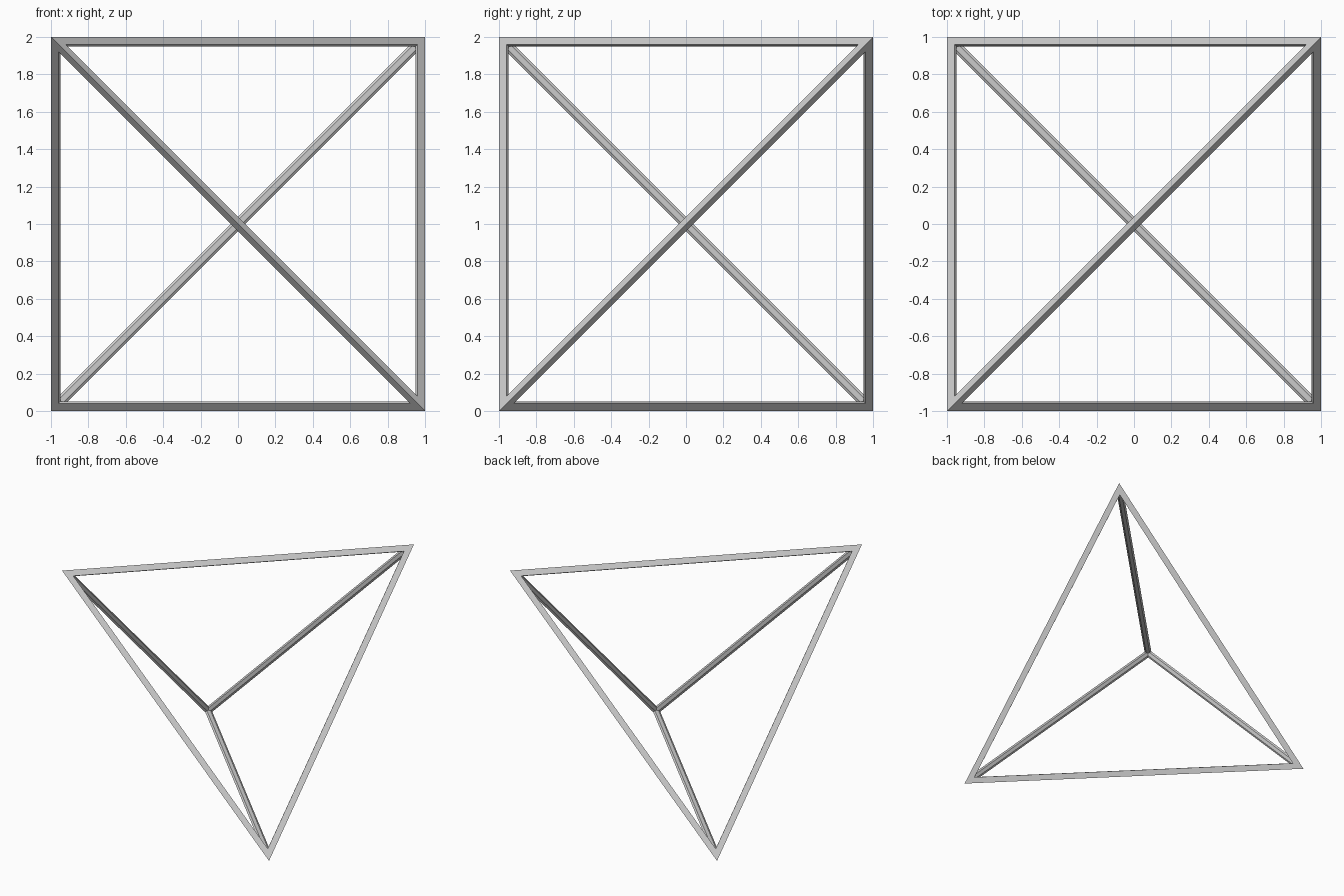
import bpy, bmesh
from itertools import combinations
from mathutils import Vector

if "Cube" in bpy.data.objects:
    bpy.data.objects.remove(bpy.data.objects["Cube"])

WIDTH = 0.049   # width of the flat rim on each outer face
DEPTH = 0.05    # depth of every bar, measured towards the centre

# corners of the tetrahedron: alternate corners of a 2-unit cube
corners = [Vector(c) for c in ((-1, -1, 2), (1, -1, 0), (1, 1, 2), (-1, 1, 0))]
centre = Vector((0, 0, 1))
wall = (DEPTH - WIDTH * (2 / 3) ** 0.5) * 3 ** 0.5   # depth of the opening walls

bm = bmesh.new()
outer = [bm.verts.new(c) for c in corners]
core = [bm.verts.new(c + (centre - c) * DEPTH) for c in corners]
rim, lip = {}, {}

# triangular opening in each face: rim on the surface, lip just inside
for f in range(4):
    inward = (corners[f] - centre).normalized()
    for v in range(4):
        if v == f:
            continue
        others = [corners[k] for k in range(4) if k not in (f, v)]
        step = sum(((o - corners[v]).normalized() for o in others), Vector())
        p = corners[v] + step * WIDTH / (0.75 ** 0.5)
        rim[f, v] = bm.verts.new(p)
        lip[f, v] = bm.verts.new(p + inward * wall)

# six mitred bars, one along each edge
for a, b in combinations(range(4), 2):
    f, g = (k for k in range(4) if k not in (a, b))
    for s in (f, g):
        bm.faces.new((outer[a], outer[b], rim[s, b], rim[s, a]))
        bm.faces.new((rim[s, a], rim[s, b], lip[s, b], lip[s, a]))
    bm.faces.new((core[a], lip[f, a], lip[f, b], core[b], lip[g, b], lip[g, a]))

bmesh.ops.recalc_face_normals(bm, faces=bm.faces)
mesh = bpy.data.meshes.new("tetrahedron_frame")
bm.to_mesh(mesh)
bm.free()
bpy.context.collection.objects.link(bpy.data.objects.new("tetrahedron_frame", mesh))
